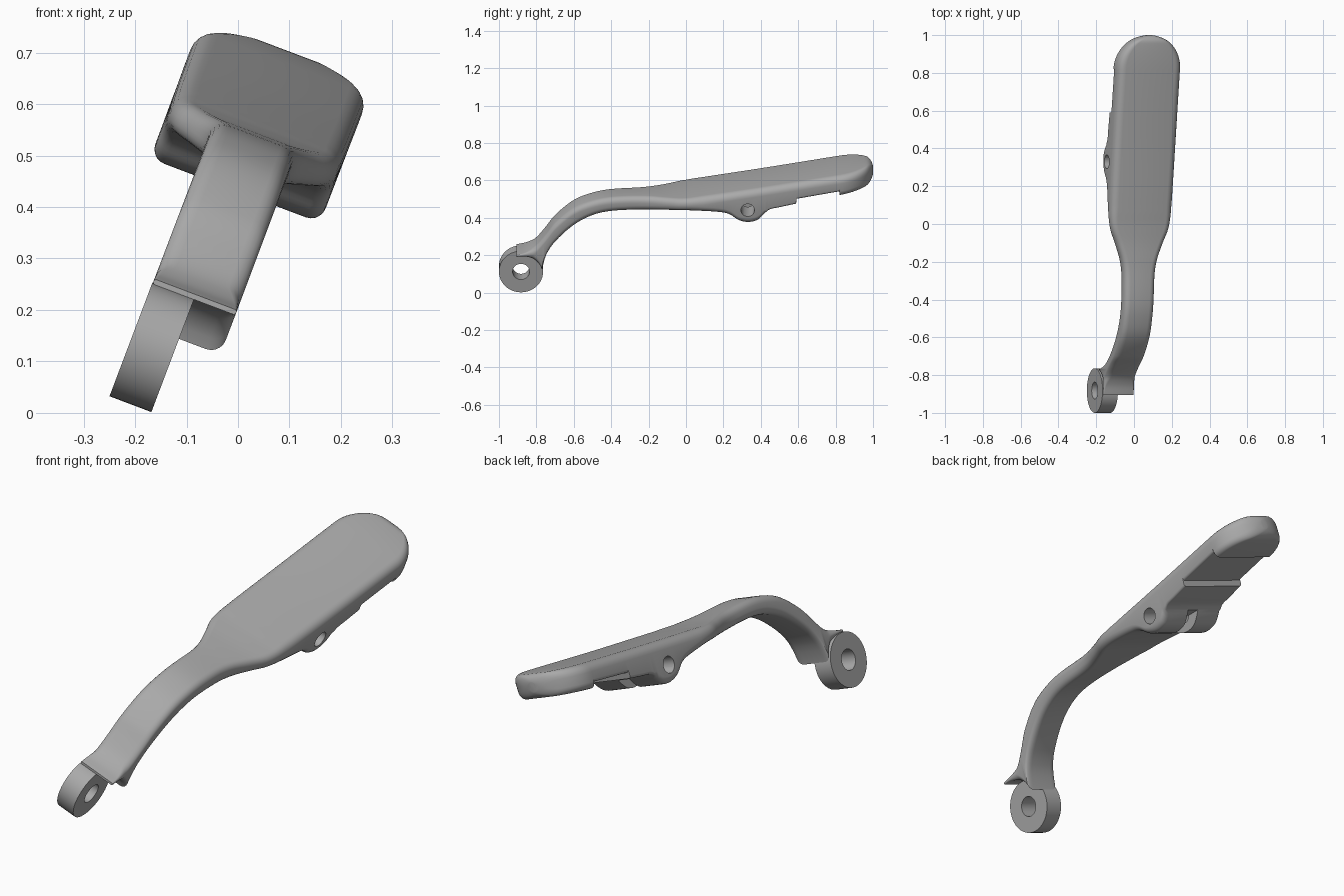
import bpy, math
from mathutils import Matrix

if "Cube" in bpy.data.objects:
    bpy.data.objects.remove(bpy.data.objects["Cube"])

TILT = Matrix.Rotation(math.radians(20.7), 4, 'Y')
MID = -0.158                      # centre plane of the lever before tilting
RING_Y, RING_Z, RING_R = -0.882, 0.06, 0.118

metal = bpy.data.materials.new("grey metal")
metal.diffuse_color = (0.4, 0.4, 0.4, 1)
metal.use_nodes = True
metal.node_tree.nodes["Principled BSDF"].inputs["Base Color"].default_value = metal.diffuse_color


def make(name, verts, faces):
    me = bpy.data.meshes.new(name)
    me.from_pydata(verts, [], faces)
    me.transform(TILT)
    me.materials.append(metal)
    ob = bpy.data.objects.new(name, me)
    bpy.context.collection.objects.link(ob)
    return ob


def curve(pts, y):
    """Smooth curve through (y, value) points."""
    if y <= pts[0][0]:
        return pts[0][1]
    if y >= pts[-1][0]:
        return pts[-1][1]
    def slope(i):
        a, b = pts[max(i - 1, 0)], pts[min(i + 1, len(pts) - 1)]
        return (b[1] - a[1]) / (b[0] - a[0])
    for i in range(len(pts) - 1):
        (y0, v0), (y1, v1) = pts[i], pts[i + 1]
        if y <= y1:
            h = y1 - y0
            t = (y - y0) / h
            return ((2*t**3 - 3*t*t + 1) * v0 + (t**3 - 2*t*t + t) * h * slope(i)
                    + (3*t*t - 2*t**3) * v1 + (t**3 - t*t) * h * slope(i + 1))


# Side profile and half width along the lever
TOP = [(-.905, .186), (-.85, .202), (-.8, .235), (-.75, .295), (-.7, .362), (-.6, .448),
       (-.5, .49), (-.4, .51), (-.2, .52), (-.1, .524), (0, .533), (.05, .541),
       (.4, .597), (.8, .665), (1, .698)]
UNDER = [(-.768, .105), (-.75, .175), (-.7, .255), (-.6, .351), (-.5, .407), (-.4, .431),
         (-.2, .444), (0, .465), (.1, .464), (.2, .456), (.24, .442), (.28, .414),
         (.33, .402), (.38, .413), (.41, .44), (.44, .476), (.5, .492), (.59, .513)]
RECESS = [(.59, .54), (.82, .583)]
LIP = [(.82, .556), (1, .59)]
WIDTH = [(-.9, .086), (-.3, .087), (-.2, .098), (-.1, .132), (-.03, .16), (.05, .172),
         (.2, .176), (.82, .178)]
TIP = 0.822


def section(y, under):
    w, top = curve(WIDTH, y), curve(TOP, y)
    if y < -.768:                 # wraps over the pivot ring
        low = RING_Z + math.sqrt(RING_R**2 - (y - RING_Y)**2)
    else:
        low = curve(under, y)
    if y > TIP:                   # round end in plan
        w = 0.178 * math.sqrt(max(1 - ((y - TIP) / .178)**2, 0.0004))
    rt = 0.04 if y > 0 else 0.032
    rb = 0.012 if .42 < y < .82 else 0.03
    d = 1 - y
    if d < .04:                   # roll the edge over the tip
        drop = .04 - math.sqrt(max(.04**2 - (.04 - d)**2, 0))
        top, low = top - drop, low + drop * .9
    rt = min(rt, w * .9, (top - low) * .48)
    rb = min(rb, w * .9, (top - low) * .48)
    ring = []
    for cx, cz, r, a0 in ((w - rt, top - rt, rt, 0), (rt - w, top - rt, rt, 90),
                          (rb - w, low + rb, rb, 180), (w - rb, low + rb, rb, 270)):
        for k in range(6):
            a = math.radians(a0 + 18 * k)
            ring.append((MID + cx + r * math.cos(a), y, cz + r * math.sin(a)))
    return ring


def span(a, b, n):
    return [a + (b - a) * i / n for i in range(n + 1)]


stations = [(y, UNDER) for y in span(-.905, -.769, 14) + span(-.767, -.7, 7)
            + span(-.68, .2, 40) + span(.21, .46, 25) + span(.48, .589, 5)]
stations += [(y, RECESS) for y in span(.591, .819, 6)]
stations += [(y, LIP) for y in [.821] + [TIP + .1775 * math.sin(math.pi / 2 * i / 20)
                                        for i in range(1, 21)]]
verts, faces = [], []
for y, under in stations:
    verts += section(y, under)
N = 24
for s in range(len(stations) - 1):
    for k in range(N):
        a, b = s * N + k, s * N + (k + 1) % N
        faces.append((a, a + N, b + N, b))
faces += [tuple(range(N)), tuple(reversed(range(len(verts) - N, len(verts))))]
lever = make("lever_body", verts, faces)


def disc(name, a0, a1, y, z, r, hole=0, n=48):
    """Cylinder or tube running across the lever."""
    def loop(a, rad):
        return [(a, y + rad * math.cos(t), z + rad * math.sin(t))
                for t in (2 * math.pi * i / n for i in range(n))]
    loops = [(a1, r), (a0, r)] + ([(a0, hole), (a1, hole)] if hole else [])
    v = [p for l in loops for p in loop(*l)]
    f = []
    for j in range(len(loops) if hole else 1):
        m = (j + 1) % len(loops)
        f += [(j*n + i, m*n + i, m*n + (i+1) % n, j*n + (i+1) % n) for i in range(n)]
    if not hole:
        f += [tuple(range(n)), tuple(reversed(range(n, 2 * n)))]
    return make(name, v, f)


def recalc(ob):
    bpy.ops.object.select_all(action='DESELECT')
    ob.select_set(True)
    bpy.context.view_layer.objects.active = ob
    bpy.ops.object.mode_set(mode='EDIT')
    bpy.ops.mesh.select_all(action='SELECT')
    bpy.ops.mesh.normals_make_consistent(inside=False)
    bpy.ops.object.mode_set(mode='OBJECT')


# Pivot ring at the low end
ring = disc("pivot_ring", MID - .087, MID, RING_Y, RING_Z, RING_R, .045)

# Pin hole and centre slot under the lever
pin = disc("pin_hole_cutter", MID - .4, MID + .4, .33, .478, .036, n=32)
box = [(MID + sx * .03, y, z) for sx in (-1, 1) for y in (.23, .46) for z in (.3, .465)]
slot = make("slot_cutter", box, [(0, 1, 3, 2), (4, 6, 7, 5), (0, 4, 5, 1),
                                 (2, 3, 7, 6), (0, 2, 6, 4), (1, 5, 7, 3)])
for ob in (lever, ring, pin, slot):
    recalc(ob)
bpy.context.view_layer.objects.active = lever
for cutter in (pin, slot):
    m = lever.modifiers.new(cutter.name, 'BOOLEAN')
    m.operation, m.object, m.solver = 'DIFFERENCE', cutter, 'EXACT'
    bpy.ops.object.modifier_apply(modifier=m.name)
    bpy.data.objects.remove(cutter)

for ob in (lever, ring):
    bpy.ops.object.select_all(action='DESELECT')
    ob.select_set(True)
    bpy.context.view_layer.objects.active = ob
    bpy.ops.object.shade_smooth_by_angle(angle=math.radians(35))
